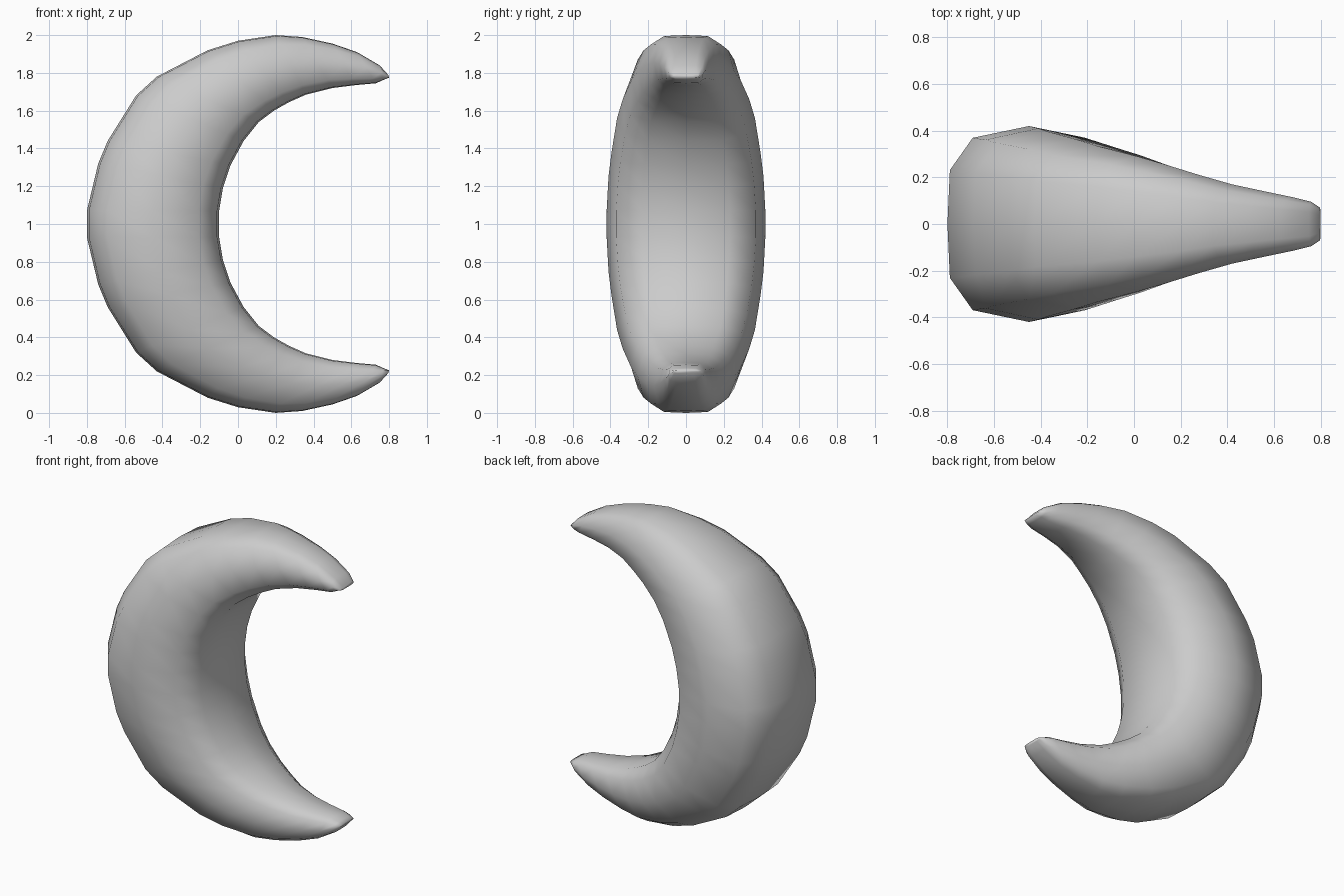
import bpy, bmesh
from mathutils import Vector

if "Cube" in bpy.data.objects:
    bpy.data.objects.remove(bpy.data.objects["Cube"])

# Upper-half stations: outer edge (x, z), inner edge (x, z), half thickness
stations = [
    (-.80, 1.07, -.10, 1.07, .42),
    (-.74, 1.32, -.08, 1.19, .41),
    (-.69, 1.44, -.04, 1.31, .395),
    (-.54, 1.68, .03, 1.44, .365),
    (-.43, 1.78, .11, 1.54, .335),
    (-.16, 1.92, .19, 1.60, .29),
    (.00, 1.97, .27, 1.645, .255),
    (.20, 2.00, .36, 1.685, .21),
    (.34, 1.99, .50, 1.72, .17),
    (.50, 1.955, .62, 1.735, .14),
    (.63, 1.91, .73, 1.745, .115),
    (.75, 1.84, .77, 1.763, .095),
    (.795, 1.79, .80, 1.775, .07),
]

# Rounded-square cross-section, 12 sides
quarter = [(1, 0), (.97, .55), (.69, .88)]
half = quarter + [(0, 1)] + [(-a, b) for a, b in reversed(quarter)]
section = half + [(a, -b) for a, b in reversed(half[1:-1])]

# Mirror the stations about z = 1 for the lower horn
lower = [(a, 2 - b, c, 2 - d, w) for a, b, c, d, w in reversed(stations)]

bm = bmesh.new()
rings = []
for ox, oz, ix, iz, w in lower + stations:
    outer, inner = Vector((ox, 0, oz)), Vector((ix, 0, iz))
    mid, arm = (outer + inner) / 2, (outer - inner) / 2
    rings.append([bm.verts.new(mid + arm * a + Vector((0, w * b, 0)))
                  for a, b in section])

# Skin between rings and close both tips
n = len(section)
for r, s in zip(rings, rings[1:]):
    for i in range(n):
        j = (i + 1) % n
        bm.faces.new((r[i], r[j], s[j], s[i]))
bm.faces.new(rings[0])
bm.faces.new(rings[-1])
bmesh.ops.recalc_face_normals(bm, faces=bm.faces[:])
for f in bm.faces:
    f.smooth = True

mesh = bpy.data.meshes.new("crescent_moon")
bm.to_mesh(mesh)
bm.free()
bpy.context.collection.objects.link(bpy.data.objects.new("crescent_moon", mesh))
